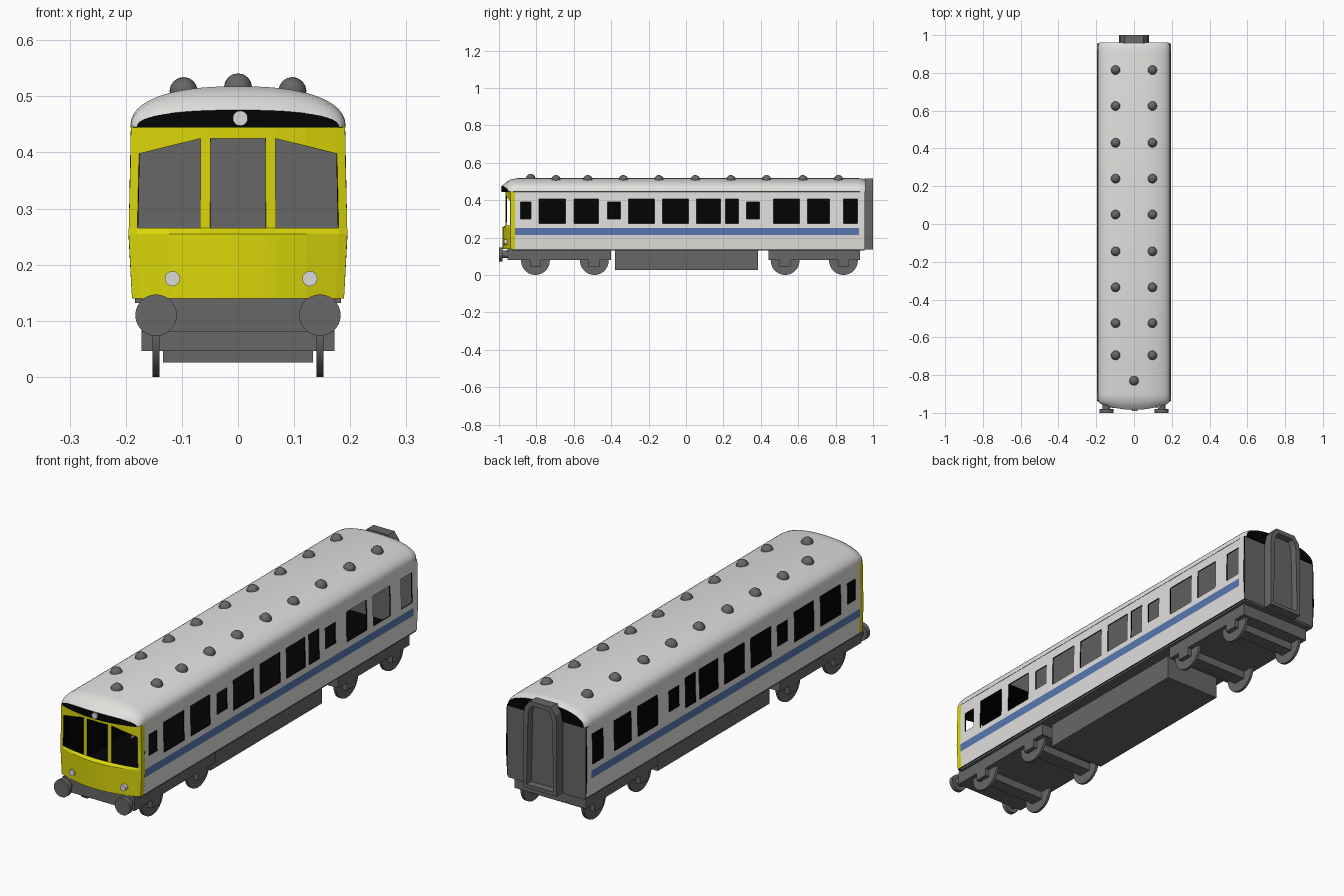
import bpy, bmesh, math
from mathutils import Matrix

if "Cube" in bpy.data.objects:
    bpy.data.objects.remove(bpy.data.objects["Cube"])


def material(name, rgb):
    m = bpy.data.materials.new(name)
    m.diffuse_color = (*rgb, 1)
    m.use_nodes = True
    m.node_tree.nodes["Principled BSDF"].inputs["Base Color"].default_value = m.diffuse_color
    return m


WHITE = material("pale_paint", (0.76, 0.75, 0.73))
BLUE = material("blue_stripe", (0.10, 0.19, 0.45))
YELLOW = material("yellow_cab", (0.70, 0.67, 0.003))
GREY = material("dark_grey", (0.135, 0.135, 0.135))
BLACK = material("black_interior", (0.001, 0.001, 0.001))
LENS = material("lamp_lens", (0.70, 0.70, 0.70))


def finish(bm, name, mats, smooth=False):
    me = bpy.data.meshes.new(name)
    bm.to_mesh(me)
    bm.free()
    for m in mats:
        me.materials.append(m)
    ob = bpy.data.objects.new(name, me)
    bpy.context.collection.objects.link(ob)
    if smooth:
        bpy.ops.object.select_all(action='DESELECT')
        ob.select_set(True)
        bpy.context.view_layer.objects.active = ob
        bpy.ops.object.shade_smooth_by_angle(angle=math.radians(40))
    return ob


def box(name, x0, x1, y0, y1, z0, z1, mat):
    bm = bmesh.new()
    bmesh.ops.create_cube(bm, size=1)
    for v in bm.verts:
        v.co = ((x0 + x1) / 2 + v.co.x * (x1 - x0), (y0 + y1) / 2 + v.co.y * (y1 - y0),
                (z0 + z1) / 2 + v.co.z * (z1 - z0))
    return finish(bm, name, [mat])


def cylinder(name, pos, r, depth, axis, mat, segs=28):
    bm = bmesh.new()
    rot = Matrix.Rotation(math.pi / 2, 4, 'Y' if axis == 'x' else 'X')
    bmesh.ops.create_cone(bm, cap_ends=True, segments=segs, radius1=r, radius2=r, depth=depth,
                          matrix=Matrix.Translation(pos) @ rot)
    return finish(bm, name, [mat], True)


def half_width(z):
    # slight outward belly of the body side
    if z < 0.25:
        return 0.189 + 0.006 * (z - 0.14) / 0.11
    return 0.195 - 0.004 * (z - 0.25) / 0.195


def wall(name, us, vs, place, is_hole, mat_rule, mats, flip=False):
    # grid wall with window cells left open, then thickened; inside is black
    bm = bmesh.new()
    grid = [[bm.verts.new(place(u, v)) for v in vs] for u in us]
    for i in range(len(us) - 1):
        for j in range(len(vs) - 1):
            u, v = (us[i] + us[i + 1]) / 2, (vs[j] + vs[j + 1]) / 2
            if is_hole(u, v):
                continue
            q = [grid[i][j], grid[i + 1][j], grid[i + 1][j + 1], grid[i][j + 1]]
            f = bm.faces.new(q[::-1] if flip else q)
            f.material_index = mat_rule(u, v)
    ob = finish(bm, name, mats)
    s = ob.modifiers.new("thickness", 'SOLIDIFY')
    s.thickness = 0.005
    s.offset = -1
    s.material_offset = len(mats) - 1
    s.material_offset_rim = len(mats) - 1
    return ob


# Side walls: window openings as (start, end, small?)
WINDOWS = [(-.885, -.83, 1), (-.785, -.645, 0), (-.60, -.467, 0), (-.42, -.35, 1),
           (-.307, -.168, 0), (-.125, .013, 0), (.056, .185, 0), (.21, .28, 0),
           (.323, .393, 1), (.468, .607, 0), (.65, .768, 0), (.842, .917, 0)]
ys = sorted([-.915, .925, .955] + [e for w in WINDOWS for e in w[:2]])
zs = [.14, .215, .25, .275, .30, .39, .405, .447]


def side_hole(y, z):
    for a, b, small in WINDOWS:
        lo, hi = (.30, .39) if small else (.275, .405)
        if a < y < b and lo < z < hi:
            return True
    return False


for side, s in (("right", 1), ("left", -1)):
    wall(side + "_side_wall", ys, zs, lambda y, z: (s * half_width(z), y, z), side_hole,
         lambda y, z: 1 if .215 < z < .25 and y < .925 else 0, [WHITE, BLUE, BLACK], s < 0)

# Dark glazing behind the left windows
box("left_glazing", -.187, -.184, -.91, .945, .26, .42, BLACK)

# Yellow cab front: bowed wall wrapping round to the sides; u outside +-0.19 is the return
half = [.0, .0485, .066, .12, .175, .19, .215]
us = [-u for u in half[:0:-1]] + half
fz = [.14, .255, .265, .42, .447]


def cab_place(u, z):
    a = abs(u)
    x = min(a, .19)
    y = -.98 + .042 * (x / .19) ** 2 + max(0, a - .19) * .92
    if z > .26 and a < .19:
        y += .014 * (1 - (x / .19) ** 2)
    w = x * half_width(z) / .19
    if z == .42:
        z = .425 - max(0, min(a, .19) - .066) * .25
    return (math.copysign(w, u), y, z)


wall("cab_front", us, fz, cab_place,
     lambda u, z: .27 < z < .42 and (abs(u) < .048 or .066 < abs(u) < .175),
     lambda u, z: 0, [YELLOW, BLACK])

# Roof: full-shouldered sections lofted along the length, black ends and underside
# (y, width factor, rise factor, bow)
SECTIONS = [(-.984, .94, .42, .034), (-.966, .975, .66, .026), (-.94, .995, .88, .012),
            (-.90, 1, 1, 0), (.92, 1, 1, 0), (.945, .99, .95, 0), (.961, .95, .85, 0)]
N = 24
bm = bmesh.new()
tops, lows = [], []
for y, w, rise, bow in SECTIONS:
    top, low = [], []
    for k in range(N + 1):
        t = math.pi * k / N
        c = math.copysign(abs(math.cos(t)) ** .85, math.cos(t))
        h = max(0, math.sin(t)) ** .85
        x, yy = .192 * w * c, y + bow * c * c
        top.append(bm.verts.new((x, yy, .445 + .073 * rise * h)))
        low.append(top[-1] if k in (0, N) else bm.verts.new((x, yy, .4445)))
    tops.append(top)
    lows.append(low)
for i in range(len(SECTIONS) - 1):
    for k in range(N):
        bm.faces.new((tops[i][k], tops[i][k + 1], tops[i + 1][k + 1], tops[i + 1][k]))
        bm.faces.new((lows[i][k], lows[i + 1][k], lows[i + 1][k + 1], lows[i][k + 1])).material_index = 1
for i in (0, -1):
    for k in range(N):
        corners = list(dict.fromkeys((tops[i][k], tops[i][k + 1], lows[i][k + 1], lows[i][k])))
        bm.faces.new(corners).material_index = 1
bmesh.ops.recalc_face_normals(bm, faces=bm.faces)
finish(bm, "roof", [WHITE, BLACK], True)


# Roof ventilators
def ventilator(x, y):
    bm = bmesh.new()
    z = .443 + .073 * (1 - (abs(x) / .192) ** (2 / .85)) ** .425
    bmesh.ops.create_uvsphere(bm, u_segments=12, v_segments=8, radius=.025,
                              matrix=Matrix.Translation((x, y, z)))
    finish(bm, "roof_ventilator", [GREY], True)


ventilator(0, -.83)
for y in (.815, .625, .43, .24, .05, -.145, -.335, -.525, -.695):
    for x in (-.097, .097):
        ventilator(x, y)

# Interior ceiling and floor, rear end wall, underside
box("saloon_ceiling", -.184, .184, -.64, .945, .438, .444, WHITE)
box("interior_floor", -.184, .184, -.925, .945, .143, .147, BLACK)
box("floor_underside", -.184, .184, -.93, .955, .132, .143, GREY)
box("rear_end_wall", -.187, .187, .945, .957, .14, .447, GREY)

# Rear gangway with arched, recessed door
bm = bmesh.new()
outline = [(-.08, .135), (.08, .135), (.08, .45), (.073, .485), (.05, .515),
           (-.05, .515), (-.073, .485), (-.08, .45)]
face = bm.faces.new([bm.verts.new((x, .955, z)) for x, z in outline])
ext = bmesh.ops.extrude_face_region(bm, geom=[face])
bmesh.ops.translate(bm, vec=(0, .045, 0),
                    verts=[v for v in ext['geom'] if isinstance(v, bmesh.types.BMVert)])
bmesh.ops.recalc_face_normals(bm, faces=bm.faces)
door = [f for f in bm.faces if f.calc_center_median().y > .99]
bmesh.ops.inset_individual(bm, faces=door, thickness=.022)
bmesh.ops.inset_individual(bm, faces=door, thickness=.002, depth=-.03)
finish(bm, "rear_gangway", [GREY])

# Lamps on the cab
for x in (-.117, .128):
    cylinder("lower_lamp", (x, -.963, .175), .0135, .02, 'y', LENS, 16)
cylinder("roof_lamp", (.004, -.983, .461), .0135, .014, 'y', LENS, 16)

# Buffer beam and buffers
box("buffer_beam", -.172, .172, -.955, -.89, .08, .14, GREY)
for x in (-.146, .146):
    cylinder("buffer_shaft", (x, -.965, .11), .02, .05, 'y', GREY, 16)
    cylinder("buffer_head", (x, -.99, .11), .037, .02, 'y', GREY)

# Underfloor equipment box
box("equipment_box", -.134, .134, -.38, .385, .026, .135, GREY)

# Bogies: frame, axle boxes and wheels
for y0, y1, axles in ((-.895, -.40, (-.805, -.49)), (.44, .93, (.53, .842))):
    box("bogie_frame", -.172, .172, y0, y1, .08, .134, GREY)
    for y in axles:
        box("axle_box", -.172, .172, y - .03, y + .03, .046, .085, GREY)
        for x in (-.146, .146):
            cylinder("wheel", (x, y, .077), .077, .012, 'x', GREY)
